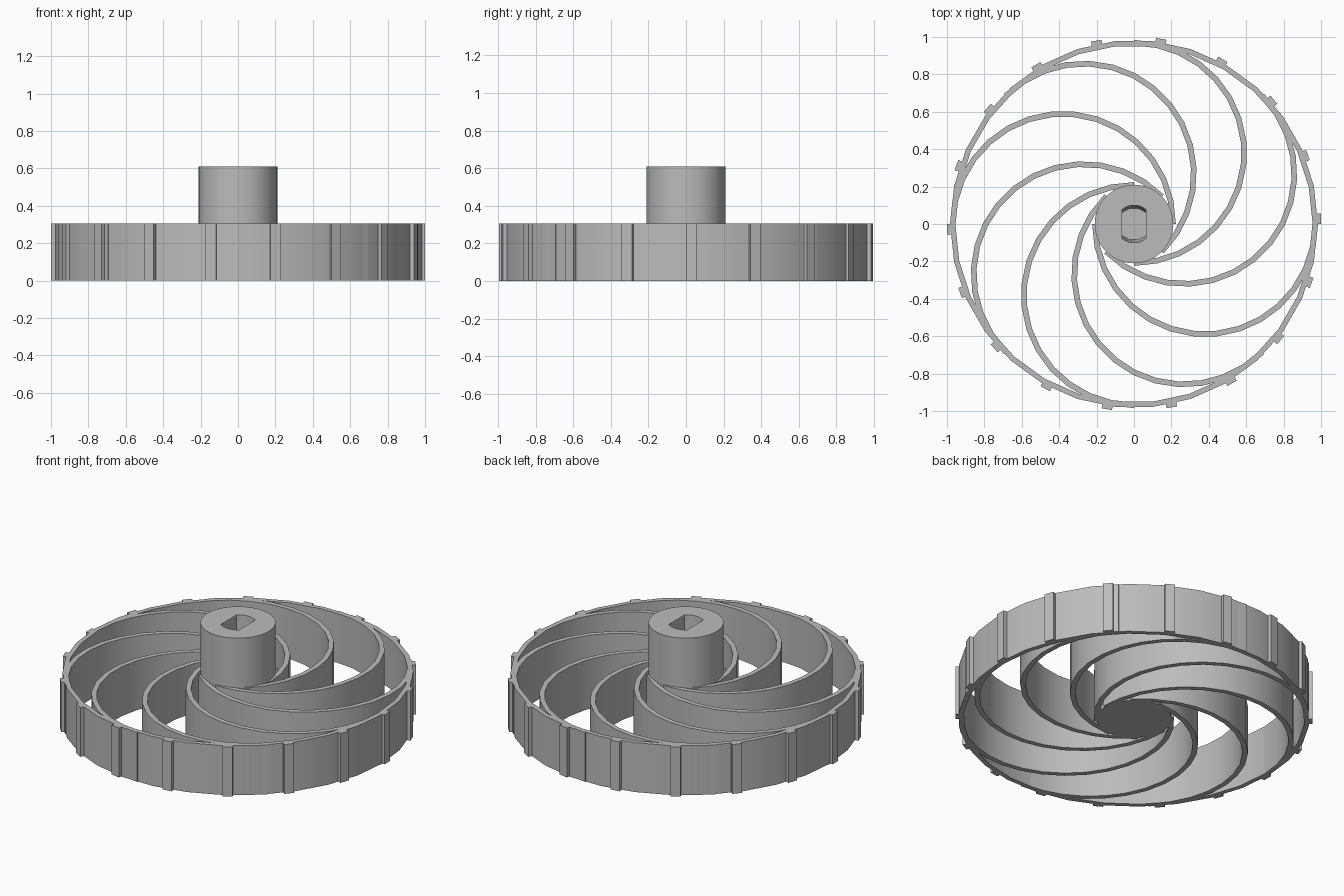
import bpy, bmesh
from math import cos, sin, radians, sqrt, pi
from mathutils import Matrix, Vector

cube = bpy.data.objects.get("Cube")
if cube:
    bpy.data.objects.remove(cube, do_unlink=True)

grey = bpy.data.materials.new("plain grey")
grey.use_nodes = True
grey.diffuse_color = (0.5, 0.5, 0.5, 1)
grey.node_tree.nodes["Principled BSDF"].inputs["Base Color"].default_value = (0.5, 0.5, 0.5, 1)

WHEEL_H = 0.305
HUB_H = 0.61
STEP = radians(12)


def finish(bm, name):
    """Turn a bmesh into a grey object, smooth across shallow edges."""
    bmesh.ops.recalc_face_normals(bm, faces=bm.faces[:])
    mesh = bpy.data.meshes.new(name)
    bm.to_mesh(mesh)
    bm.free()
    mesh.materials.append(grey)
    ob = bpy.data.objects.new(name, mesh)
    bpy.context.collection.objects.link(ob)
    bpy.ops.object.select_all(action='DESELECT')
    ob.select_set(True)
    bpy.context.view_layer.objects.active = ob
    bpy.ops.object.shade_smooth_by_angle(angle=radians(30))
    return ob


def curved_wall(name, outer, inner, segments, closed=False, offset=0, turn=0):
    """Upright wall along an arc, moved out by offset and turned about z."""
    bm = bmesh.new()
    pairs = []
    for i in range(segments if closed else segments + 1):
        a = -i * STEP
        pairs.append([bm.verts.new((r * cos(a) + offset, r * sin(a), 0)) for r in (outer, inner)])
    for i in range(segments):
        (a, b), (c, d) = pairs[i], pairs[(i + 1) % len(pairs)]
        bm.faces.new((a, b, d, c))
    made = bmesh.ops.extrude_face_region(bm, geom=bm.faces[:])
    top = [g for g in made["geom"] if isinstance(g, bmesh.types.BMVert)]
    bmesh.ops.translate(bm, verts=top, vec=(0, 0, WHEEL_H))
    bmesh.ops.rotate(bm, verts=bm.verts[:], cent=(0, 0, 0), matrix=Matrix.Rotation(turn, 3, 'Z'))
    return finish(bm, name)


# Rim
curved_wall("rim", 0.983, 0.955, 30, closed=True)

# Eight half-circle spokes, from the rim round to the hub
for i in range(8):
    curved_wall(f"spoke_{i + 1}", 0.604, 0.574, 15, offset=0.38, turn=i * pi / 4)

# Eighteen tread ribs, each starting on its own radial line
for i in range(18):
    bm = bmesh.new()
    bmesh.ops.create_cube(bm, size=1)
    bmesh.ops.scale(bm, verts=bm.verts[:], vec=(0.036, 0.057, WHEEL_H))
    bmesh.ops.translate(bm, verts=bm.verts[:], vec=(0.982, 0.0285, WHEEL_H / 2))
    bmesh.ops.rotate(bm, verts=bm.verts[:], cent=(0, 0, 0),
                     matrix=Matrix.Rotation(radians(20 * i), 3, 'Z'))
    finish(bm, f"tread_rib_{i + 1}")

# Hub
bm = bmesh.new()
bmesh.ops.create_cone(bm, cap_ends=True, segments=72, radius1=0.21, radius2=0.21, depth=HUB_H)
bmesh.ops.translate(bm, verts=bm.verts[:], vec=(0, 0, HUB_H / 2))
hub = finish(bm, "hub")

# Blind shaft hole with two flat sides and slightly tapering round ends
HALF, R, FLOOR = 0.063, 0.1, 0.3
xs = [HALF * (1 - i / 5) for i in range(11)]
profile = [(x, sqrt(R * R - x * x)) for x in xs]
profile += [(-x, -y) for x, y in profile]
bm = bmesh.new()
rings = []
for z, slope in ((FLOOR, 0.016), (HUB_H, 0), (HUB_H + 0.1, 0)):
    rings.append([bm.verts.new((x, y - slope if y > 0 else y + slope, z)) for x, y in profile])
bm.faces.new(rings[0])
bm.faces.new(rings[-1])
for low, high in zip(rings, rings[1:]):
    for i in range(len(low)):
        j = (i + 1) % len(low)
        bm.faces.new((low[i], low[j], high[j], high[i]))
cutter = finish(bm, "shaft_hole_cutter")
cutter.hide_render = True

cut = hub.modifiers.new("shaft hole", 'BOOLEAN')
cut.operation = 'DIFFERENCE'
cut.solver = 'EXACT'
cut.object = cutter
bpy.ops.object.select_all(action='DESELECT')
hub.select_set(True)
bpy.context.view_layer.objects.active = hub
bpy.ops.object.modifier_apply(modifier=cut.name)
bpy.data.objects.remove(cutter, do_unlink=True)
bpy.ops.object.shade_smooth_by_angle(angle=radians(30))
